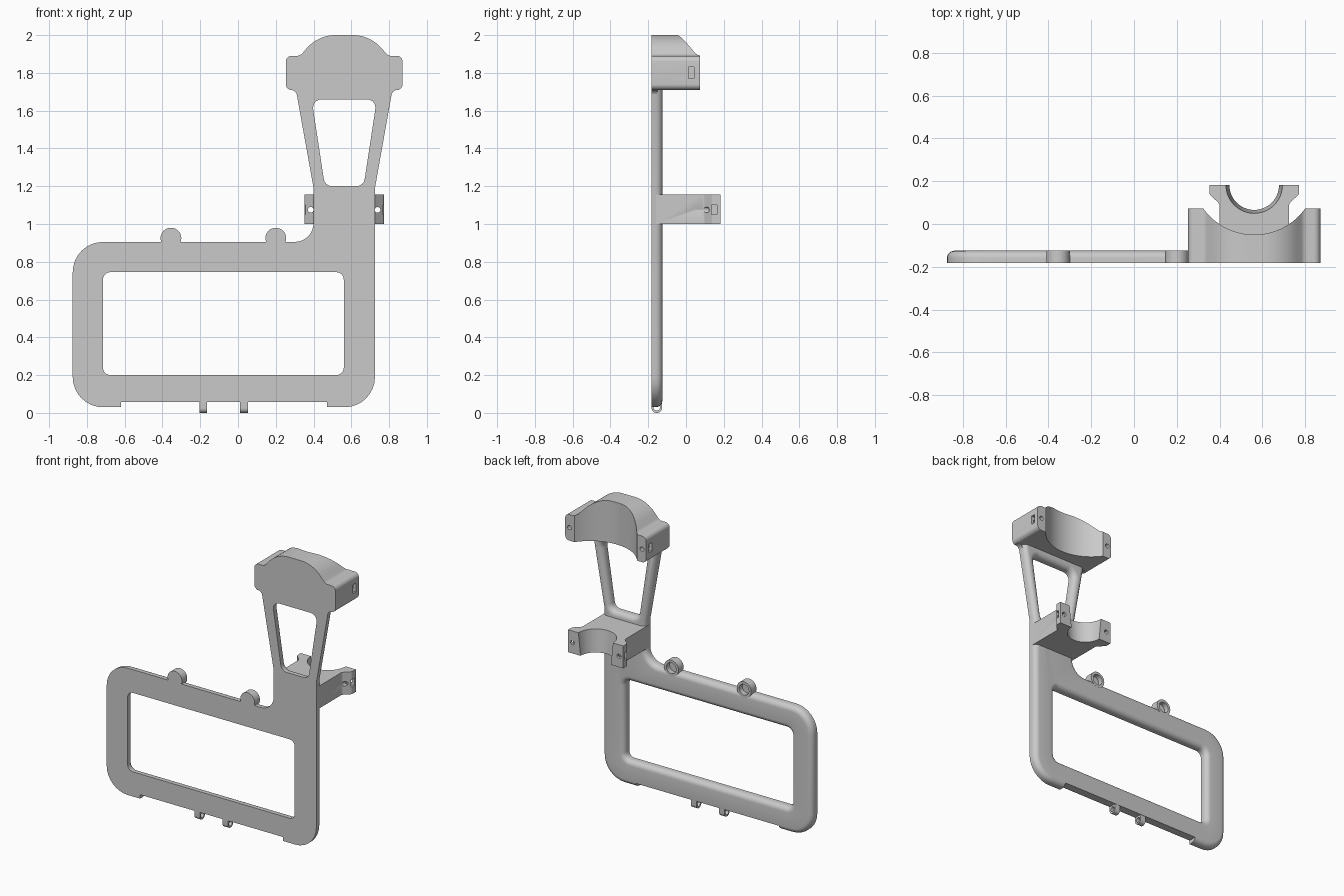
import bpy, bmesh, math
from mathutils import Vector

cube = bpy.data.objects.get("Cube")
if cube:
    bpy.data.objects.remove(cube, do_unlink=True)

COLOUR = (0.59, 0.59, 0.59, 1)
grey = bpy.data.materials.new("plain_grey")
grey.use_nodes = True
grey.diffuse_color = COLOUR
grey.node_tree.nodes["Principled BSDF"].inputs["Base Color"].default_value = COLOUR

FRONT, BACK = -0.182, -0.125   # plate thickness along y
C = 0.562                      # centre line of the post
parts = []


def fillet(corners, steps=8):
    """Closed 2D loop from (a, b, radius) corners."""
    out = []
    for i, c in enumerate(corners):
        p, r = Vector(c[:2]), (c[2] if len(c) > 2 else 0)
        if r == 0:
            out.append(p)
            continue
        u = (Vector(corners[i - 1][:2]) - p).normalized()
        v = (Vector(corners[(i + 1) % len(corners)][:2]) - p).normalized()
        half = u.angle(v) / 2
        centre = p + (u + v).normalized() * r / math.sin(half)
        t = r / math.tan(half)
        a, b = (p + u * t - centre).normalized(), (p + v * t - centre).normalized()
        for k in range(steps + 1):
            out.append(centre + a.slerp(b, k / steps) * r)
    return out


def circle(a, b, r, n=32):
    return [Vector((a + r * math.cos(math.tau * k / n), b + r * math.sin(math.tau * k / n)))
            for k in range(n)]


def rect(a0, a1, b0, b1, r=0):
    return fillet([(a0, b0, r), (a1, b0, r), (a1, b1, r), (a0, b1, r)])


def mirrored(half):
    """Full counter-clockwise outline from its right half, offsets from C."""
    right = [(C + c[0], *c[1:]) for c in half]
    left = [(C - c[0], *c[1:]) for c in reversed(half)]
    return fillet(right + left)


def inset(loop, d):
    out = []
    for i, p in enumerate(loop):
        d1 = (p - loop[i - 1]).normalized()
        d2 = (loop[(i + 1) % len(loop)] - p).normalized()
        n1, n2 = Vector((-d1.y, d1.x)), Vector((-d2.y, d2.x))
        out.append(p + (n1 + n2) * d / (1 + n1.dot(n2)))
    return out


PLACE = {"x": lambda p, t: (t, p.x, p.y),
         "y": lambda p, t: (p.x, t, p.y),
         "z": lambda p, t: (p.x, p.y, t)}


def prism(name, loops, axis, lo, hi, soft=0):
    """Extrude an outline (first loop) with holes (others); soft rounds the hi edge."""
    layers = [(lo, 0), (hi - soft, 0)]
    for k in range(1, 7 if soft else 1):
        a = k / 6 * math.pi / 2
        layers.append((hi - soft + soft * math.sin(a), soft * (1 - math.cos(a))))
    bm = bmesh.new()
    caps = [[], []]
    for i, loop in enumerate(loops):
        loop = loop[::-1] if i else loop
        rings = [[bm.verts.new(PLACE[axis](p, t)) for p in inset(loop, d)] for t, d in layers]
        n = len(loop)
        for r0, r1 in zip(rings, rings[1:]):
            for k in range(n):
                bm.faces.new((r0[k], r0[(k + 1) % n], r1[(k + 1) % n], r1[k]))
        for cap, ring in zip(caps, (rings[0], rings[-1])):
            cap += [bm.edges.get((ring[k], ring[(k + 1) % n])) for k in range(n)]
    for cap in caps:
        bmesh.ops.triangle_fill(bm, use_beauty=True, use_dissolve=False, edges=cap)
    bmesh.ops.recalc_face_normals(bm, faces=bm.faces[:])
    mesh = bpy.data.meshes.new(name)
    bm.to_mesh(mesh)
    bm.free()
    mesh.materials.append(grey)
    ob = bpy.data.objects.new(name, mesh)
    bpy.context.collection.objects.link(ob)
    parts.append(ob)
    return ob


def cut(ob, cutter, keep=False):
    """Subtract the cutter, then remove it unless it is needed again."""
    mod = ob.modifiers.new("cut", "BOOLEAN")
    mod.operation, mod.solver, mod.object = "DIFFERENCE", "EXACT", cutter
    bpy.context.view_layer.update()
    bpy.context.view_layer.objects.active = ob
    bpy.ops.object.modifier_apply(modifier=mod.name)
    if not keep:
        parts.remove(cutter)
        bpy.data.objects.remove(cutter, do_unlink=True)


# Flat frame with post and flaring arms, rounded along the back edges
outline = fillet([(-0.875, 0.03, 0.16), (0.725, 0.03, 0.16), (0.725, 1.19), (0.828, 1.77),
                  (0.296, 1.77), (0.4, 1.19), (0.4, 0.905, 0.1), (-0.875, 0.905, 0.16)])
window = rect(-0.715, 0.56, 0.2, 0.745, 0.04)
arm_gap = fillet([(0.46, 1.2, 0.045), (0.665, 1.2, 0.045), (0.735, 1.66, 0.045), (0.39, 1.66, 0.045)])
frame = prism("frame", [outline, window, arm_gap], "y", FRONT, BACK, 0.035)
cut(frame, prism("notch_cutter", [rect(-0.62, 0.47, -0.1, 0.057)], "y", -0.3, 0.1))

# Round lugs on the top rail with blind recesses in the back
for side, x in (("right", -0.355), ("left", 0.2)):
    lug = prism(side + "_lug", [circle(x, 0.925, 0.055)], "y", FRONT, BACK)
    recess = prism("recess_cutter", [circle(x, 0.925, 0.037)], "y", -0.16, 0)
    cut(lug, recess, keep=True)
    cut(frame, recess)

# Small loops under the bottom rail
for side, x in (("right", -0.205), ("left", 0.01)):
    loop = fillet([(FRONT, 0.07), (FRONT, 0, 0.025), (-0.128, 0, 0.025), (-0.128, 0.07)])
    prism(side + "_bottom_loop", [loop, circle(-0.155, 0.029, 0.017, 20)], "x", x, x + 0.042)

# Upper cradle with its neck fillets
neck = mirrored([(0.247, 1.67), (0.255, 1.71, 0.035), (0.29, 1.71), (0.29, 1.73)])
prism("cradle_neck", [neck], "y", FRONT, -0.15)
head = mirrored([(0.309, 1.71, 0.03), (0.309, 1.89, 0.03), (0.233, 1.89, 0.04), (0.138, 2.0, 0.2)])
upper = prism("upper_cradle", [head], "y", FRONT, 0.073)
cut(upper, prism("bowl_cutter", [circle(C, 0.243, 0.293, 96)], "z", 1.6, 2.1))

# Lower cradle block with flanges
block = mirrored([(0.163, -0.16), (0.163, 0.095, 0.02), (0.21, 0.14, 0.02), (0.21, 0.182)])
lower = prism("lower_cradle", [block], "z", 1.0, 1.155)
bpy.ops.mesh.primitive_cone_add(vertices=64, radius1=0.115, radius2=0.133, depth=0.175,
                                location=(C, 0.182, 1.0775))
cone = bpy.context.object
cone.data.materials.append(grey)
parts.append(cone)
cut(lower, cone)

# Screw bores and side nut slots in both cradles
for ob, reach, offset, z, bore, slot, tall in (
        (upper, 0.309, 0.277, 1.8, (-0.03, 0.1), (0.012, 0.042), 0.03),
        (lower, 0.21, 0.177, 1.075, (0.05, 0.22), (0.135, 0.165), 0.026)):
    for s in (-1, 1):
        x = C + s * offset
        cut(ob, prism("bore_cutter", [circle(x, z, 0.015, 20)], "y", *bore))
        ends = sorted((C + s * (offset - 0.022), C + s * (reach + 0.02)))
        cut(ob, prism("slot_cutter", [rect(*slot, z - tall, z + tall)], "x", *ends))

# Smooth rounded faces, keep hard edges
bpy.ops.object.select_all(action="DESELECT")
for ob in parts:
    ob.select_set(True)
bpy.context.view_layer.objects.active = frame
bpy.ops.object.shade_smooth_by_angle(angle=math.radians(30))
